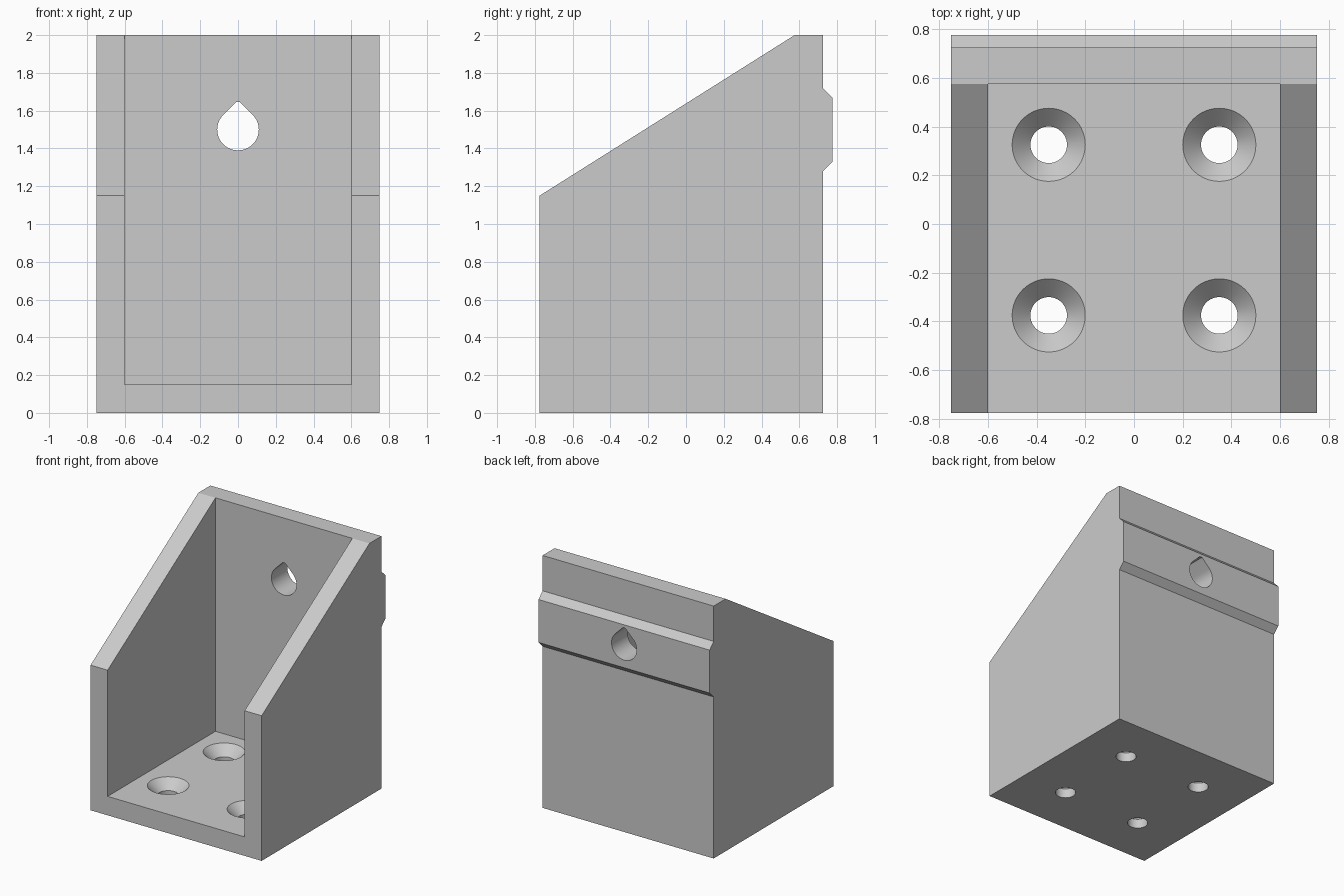
import bpy, bmesh, math
from mathutils import Vector

if "Cube" in bpy.data.objects:
    bpy.data.objects.remove(bpy.data.objects["Cube"])

grey = bpy.data.materials.new("light_grey")
grey.diffuse_color = (0.6, 0.6, 0.6, 1)
grey.use_nodes = True
grey.node_tree.nodes["Principled BSDF"].inputs["Base Color"].default_value = grey.diffuse_color


def make_object(name, bm):
    bmesh.ops.recalc_face_normals(bm, faces=bm.faces)
    mesh = bpy.data.meshes.new(name)
    bm.to_mesh(mesh)
    bm.free()
    mesh.materials.append(grey)
    obj = bpy.data.objects.new(name, mesh)
    bpy.context.collection.objects.link(obj)
    return obj


def prism(name, points, direction):
    """Extrude a closed 3D outline along a direction."""
    bm = bmesh.new()
    face = bm.faces.new([bm.verts.new(p) for p in points])
    ext = bmesh.ops.extrude_face_region(bm, geom=[face])
    verts = [g for g in ext["geom"] if isinstance(g, bmesh.types.BMVert)]
    bmesh.ops.translate(bm, verts=verts, vec=Vector(direction))
    return make_object(name, bm)


def lathe(name, profile, x, y, n=64):
    """Closed solid of revolution from (radius, z) pairs."""
    bm = bmesh.new()
    rings = [[bm.verts.new((x + r * math.cos(2 * math.pi * i / n),
                            y + r * math.sin(2 * math.pi * i / n), z))
              for i in range(n)] for r, z in profile]
    for a, b in zip(rings, rings[1:]):
        for i in range(n):
            j = (i + 1) % n
            bm.faces.new((a[i], a[j], b[j], b[i]))
    bm.faces.new(rings[0])
    bm.faces.new(rings[-1])
    return make_object(name, bm)


def cut(target, cutter):
    mod = target.modifiers.new("cut", "BOOLEAN")
    mod.operation = "DIFFERENCE"
    mod.solver = "EXACT"
    mod.object = cutter
    bpy.context.view_layer.objects.active = target
    bpy.ops.object.modifier_apply(modifier=mod.name)
    bpy.data.objects.remove(cutter)


# Body: sloped side profile with the chamfered rail on the back
side = [(-0.775, 0), (0.725, 0), (0.725, 1.28), (0.775, 1.33), (0.775, 1.67),
        (0.725, 1.72), (0.725, 2), (0.575, 2), (-0.775, 1.15)]
bracket = prism("bracket", [(-0.75, y, z) for y, z in side], (1.5, 0, 0))

# Open cavity between the side walls
cavity = [(-0.6, -1, 0.15), (0.6, -1, 0.15), (0.6, -1, 2.5), (-0.6, -1, 2.5)]
cut(bracket, prism("cavity_cutter", cavity, (0, 1.575, 0)))

# Countersunk screw holes in the floor
for x in (-0.35, 0.35):
    for y in (-0.375, 0.325):
        cut(bracket, lathe("screw_cutter", [(0.075, -0.1), (0.075, 0.075),
                                            (0.15, 0.15), (0.15, 0.25)], x, y))

# Teardrop hole through the back wall and rail
r, n = 0.11, 48
drop = [(r * math.cos(a), 0.4, 1.5 + r * math.sin(a))
        for a in (math.radians(135 + 270 * i / n) for i in range(n + 1))]
drop += [(0.01, 0.4, 1.645), (-0.01, 0.4, 1.645)]
cut(bracket, prism("teardrop_cutter", drop, (0, 0.6, 0)))

# Smooth hole walls, sharp edges elsewhere
bpy.ops.object.select_all(action="DESELECT")
bracket.select_set(True)
bpy.context.view_layer.objects.active = bracket
bpy.ops.object.shade_smooth_by_angle(angle=math.radians(30))
